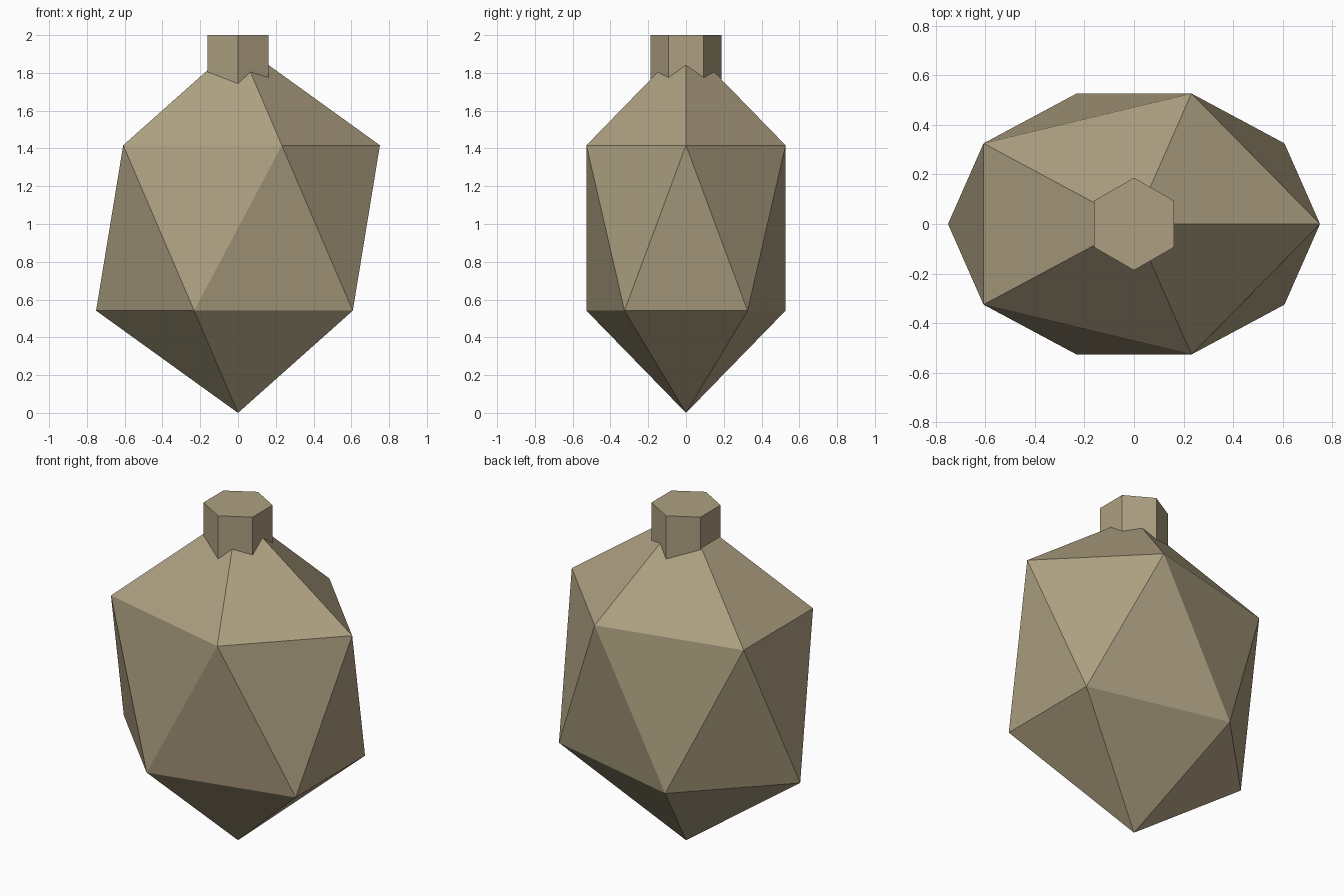
import bpy

if "Cube" in bpy.data.objects:
    bpy.data.objects.remove(bpy.data.objects["Cube"])

clay = bpy.data.materials.new("clay")
clay.diffuse_color = (0.42, 0.35, 0.22, 1)
clay.use_nodes = True
clay.node_tree.nodes["Principled BSDF"].inputs["Base Color"].default_value = clay.diffuse_color


def finish(name):
    obj = bpy.context.object
    obj.name = name
    obj.data.materials.append(clay)
    return obj


# Faceted flask body: stretched icosahedron
bpy.ops.mesh.primitive_ico_sphere_add(subdivisions=1, radius=1, location=(0, 0, 0.979))
body = finish("flask_body")
body.scale = (0.84, 0.62, 0.979)

# Hexagonal neck sunk into the top of the body
neck_bottom, neck_top = 1.70, 2.0
bpy.ops.mesh.primitive_cylinder_add(vertices=6, radius=0.187, depth=neck_top - neck_bottom,
                                    location=(0, 0, (neck_top + neck_bottom) / 2))
finish("flask_neck")

# Body depth: the widest ring points lie at 0.8507 of the radius
body.scale.y = 0.527 / 0.8507
